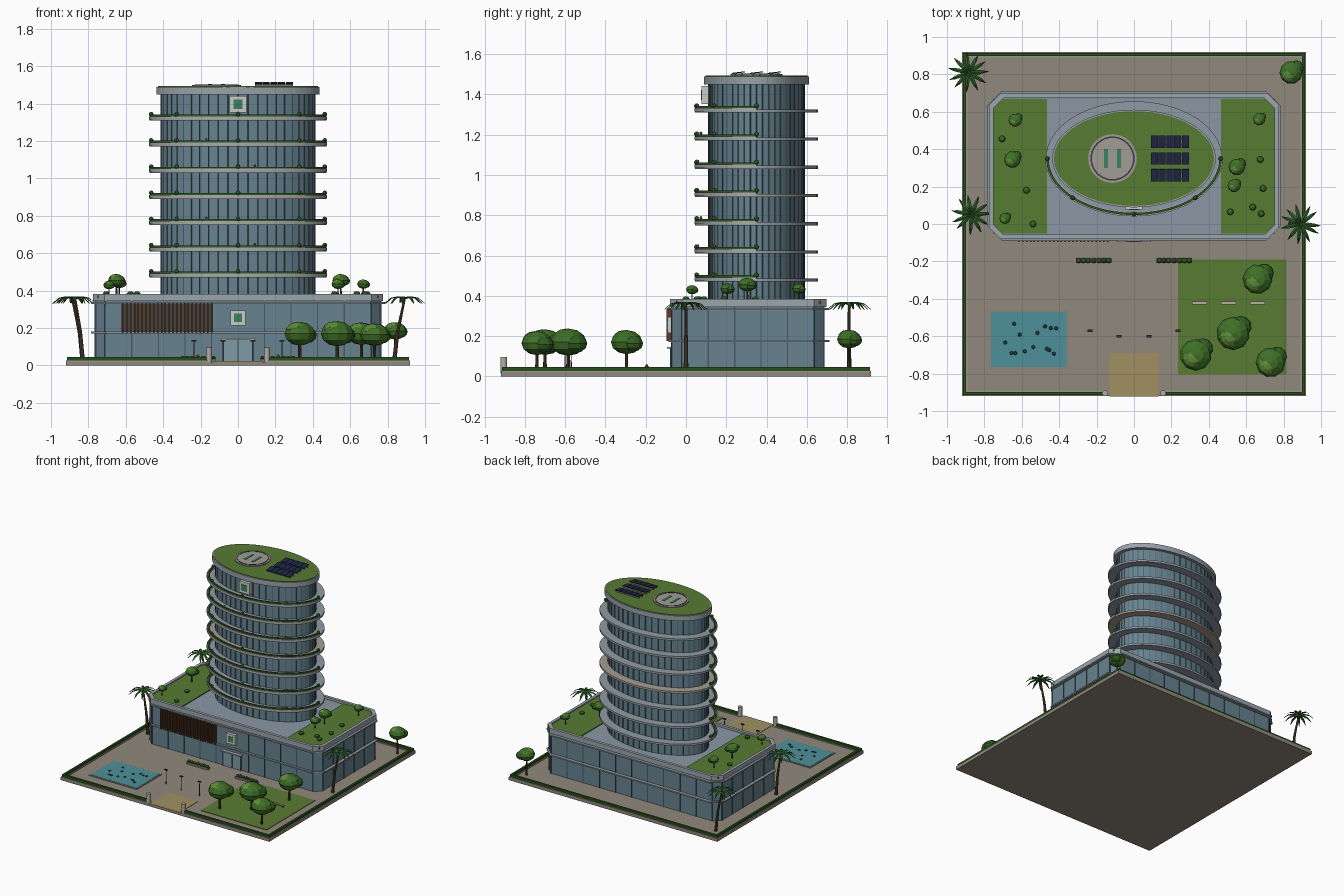
import bpy, bmesh, math, random
from mathutils import Matrix, Vector

if "Cube" in bpy.data.objects:
    bpy.data.objects.remove(bpy.data.objects["Cube"])
random.seed(4)
CY = 0.35  # tower centre in y
mats = {}


def mat(hexcol):
    if hexcol not in mats:
        m = bpy.data.materials.new("colour_" + hexcol)
        c = [int(hexcol[i:i + 2], 16) / 255 for i in (0, 2, 4)]
        m.diffuse_color = [x ** 2.2 for x in c] + [1]
        m.use_nodes = True
        m.node_tree.nodes["Principled BSDF"].inputs["Base Color"].default_value = m.diffuse_color
        mats[hexcol] = m
    return mats[hexcol]


def part(name, colour, build):
    bm = bmesh.new()
    build(bm)
    bmesh.ops.recalc_face_normals(bm, faces=bm.faces)
    me = bpy.data.meshes.new(name)
    bm.to_mesh(me)
    bm.free()
    me.materials.append(mat(colour))
    ob = bpy.data.objects.new(name, me)
    bpy.context.collection.objects.link(ob)
    return ob


def box(bm, x0, x1, y0, y1, z0, z1, rot=None):
    c = Vector(((x0 + x1) / 2, (y0 + y1) / 2, (z0 + z1) / 2))
    m = Matrix.Translation(c) @ (rot or Matrix()) @ Matrix.Diagonal((x1 - x0, y1 - y0, z1 - z0, 1))
    bmesh.ops.create_cube(bm, size=1, matrix=m)


def boxes(name, colour, rows):
    return part(name, colour, lambda bm: [box(bm, *r) for r in rows])


def prism(bm, pts, z0, z1):
    lo = [bm.verts.new((x, y, z0)) for x, y in pts]
    hi = [bm.verts.new((x, y, z1)) for x, y in pts]
    bm.faces.new(lo)
    bm.faces.new(hi)
    for i in range(len(pts)):
        j = (i + 1) % len(pts)
        bm.faces.new((lo[i], lo[j], hi[j], hi[i]))


def ring(bm, outer, inner, z0, z1, closed=True):
    sec = [[bm.verts.new(v) for v in ((*o, z0), (*o, z1), (*i, z1), (*i, z0))] for o, i in zip(outer, inner)]
    n = len(sec)
    for k in range(n if closed else n - 1):
        a, b = sec[k], sec[(k + 1) % n]
        for s in range(4):
            bm.faces.new((a[s], a[(s + 1) % 4], b[(s + 1) % 4], b[s]))
    if not closed:
        bm.faces.new(sec[0])
        bm.faces.new(sec[-1])


def ell(a, b, n=48, cx=0, cy=CY, t0=0, t1=360):
    m = n if t1 - t0 == 360 else n + 1
    ts = [math.radians(t0 + (t1 - t0) * i / n) for i in range(m)]
    return [(cx + a * math.cos(t), cy + b * math.sin(t)) for t in ts]


def octo(x, y0, y1, c):
    return [(-x + c, y0), (x - c, y0), (x, y0 + c), (x, y1 - c), (x - c, y1), (-x + c, y1), (-x, y1 - c), (-x, y0 + c)]


def rod(bm, p, q, r0, r1, n=8):
    p, q = Vector(p), Vector(q)
    m = Matrix.Translation((p + q) / 2) @ (q - p).to_track_quat('Z', 'Y').to_matrix().to_4x4()
    bmesh.ops.create_cone(bm, cap_ends=True, segments=n, radius1=r0, radius2=r1, depth=(q - p).length, matrix=m)


def ball(bm, x, y, z, r, sz=1, u=10, v=6):
    m = Matrix.Translation((x, y, z)) @ Matrix.Rotation(random.random() * 6, 4, 'Z') @ Matrix.Diagonal((r, r, r * sz, 1))
    bmesh.ops.create_uvsphere(bm, u_segments=u, v_segments=v, radius=1, matrix=m)


# Site: slab, perimeter hedge, drive, lawn, pool
boxes("ground_slab", "8f877b", [(-.92, .92, -.92, .92, 0, .02)])
boxes("perimeter_kerb", "9b958a", [(s * .905 - .015, s * .905 + .015, -.92, .92, .018, .026) for s in (-1, 1)]
      + [(-.89, .89, .89, .92, .018, .026), (-.89, -.16, -.92, -.89, .018, .026), (.16, .89, -.92, -.89, .018, .026)])
boxes("perimeter_hedge", "2c4f22", [(s * .905 - .008, s * .905 + .008, -.913, .913, .02, .045) for s in (-1, 1)]
      + [(-.9, .9, .897, .913, .02, .045), (-.9, -.16, -.913, -.897, .02, .045), (.16, .9, -.913, -.897, .02, .045)])
boxes("driveway", "a08f62", [(-.13, .13, -.921, -.69, .015, .023)])
boxes("front_lawn", "5a7a35", [(.235, .815, -.805, -.19, .015, .024)])
boxes("pool_border", "8b8478", [(-.775, -.35, -.775, -.46, .015, .024)])
boxes("pool_water", "4f8f98", [(-.765, -.36, -.765, -.47, .016, .026)])
spots = [(random.uniform(-.71, -.39), random.uniform(-.71, -.52)) for _ in range(14)]
part("pool_plants", "2b4a44", lambda bm: [ball(bm, x, y, .028, .011, .4, 6, 4) for x, y in spots])
part("gate_posts", "b0aca4", lambda bm: [rod(bm, (x, -.905, .02), (x, -.905, .095), .016, .016, 12) for x in (-.155, .155)])
boxes("bench_seats", "b8b0a0", [(x - .04, x + .04, -.43, -.414, .036, .042) for x in (.35, .505, .66)])
boxes("bench_legs", "777770", [(x + d - .004, x + d + .004, -.428, -.416, .02, .037) for x in (.35, .505, .66) for d in (-.03, .03)])
boxes("planter_boxes", "7c756a", [(x - .095, x + .095, -.208, -.182, .02, .036) for x in (-.215, .215)])
part("planter_shrubs", "31582a", lambda bm: [ball(bm, x + d, -.195, .04, .015, .8, 8, 5) for x in (-.215, .215)
                                            for d in (-.08, -.055, -.03, 0, .03, .055, .08)])
part("planter_flowers", "b0606a", lambda bm: [ball(bm, x, -.195, .053, .007, 1, 6, 4) for x in (-.215, -.16, .16, .215)])
lamps = [(-.235, -.57), (-.08, -.6), (.08, -.6), (.235, -.57)]
part("lamp_posts", "44484c", lambda bm: [rod(bm, (x, y, .02), (x, y, .13), .003, .002, 6) for x, y in lamps])
boxes("lamp_heads", "2c3550", [(x - .013, x + .013, y - .007, y + .007, .129, .135) for x, y in lamps])

# Podium: glazed body, bands, parapet, mullions
part("podium_walls", "67828f", lambda bm: prism(bm, octo(.763, -.07, .685, .05), .005, .36))
part("podium_roof", "8896a3", lambda bm: prism(bm, octo(.75, -.055, .67, .05), .35, .367))
part("podium_parapet", "9aa4aa", lambda bm: ring(bm, octo(.775, -.08, .697, .06), octo(.752, -.057, .674, .055), .345, .383))


def bands(bm):
    for z in (.176, .335):
        ring(bm, octo(.787, -.087, .712, .08), octo(.755, -.06, .68, .06), z - .005, z + .005)


part("podium_bands", "8c979e", bands)
mull = [(x - .003, x + .003, y - .004, y + .004, .02, .345) for x in [i * .142 for i in range(-5, 6)] for y in (-.07, .685)
        if abs(x) > .05 or y > 0]
mull += [(x - .004, x + .004, y - .003, y + .003, .02, .345) for x in (-.763, .763) for y in [-.02 + i * .131 for i in range(6)]]
boxes("podium_mullions", "455963", mull)
boxes("roof_lawns", "587a36", [(min(s * .465, s * .752), max(s * .465, s * .752), -.05, .667, .36, .374) for s in (-1, 1)])
boxes("screen_fins", "5c3d2a", [(x - .004, x + .004, -.097, -.07, .175, .335) for x in [-.615 + i * .0206 for i in range(24)]])
boxes("screen_backing", "4a4440", [(-.625, -.135, -.074, -.068, .178, .333)])

# Entrance and blank sign panels
boxes("entrance_canopy", "a3abb0", [(-.09, .09, -.095, -.06, .137, .146)])
boxes("entrance_doors", "7d9aa6", [(-.075, -.003, -.076, -.065, .02, .137), (.003, .075, -.076, -.065, .02, .137)])
boxes("entrance_frame", "3f4a52", [(x - .004, x + .004, -.079, -.065, .02, .137) for x in (-.078, 0, .078)])
boxes("sign_panels", "c9cbc6", [(-.04, .04, -.093, -.068, .215, .295), (-.045, .045, .078, .115, 1.352, 1.442)])
boxes("sign_insets", "3d8060", [(-.022, .022, -.096, -.09, .233, .277), (-.025, .025, .075, .08, 1.372, 1.422)])

# Tower: glass, mullions, cap
part("tower_glass", "67828f", lambda bm: prism(bm, ell(.41, .238), .36, 1.455))
part("tower_mullions", "4a606b", lambda bm: [rod(bm, (x, y, .367), (x, y, 1.45), .0035, .0035, 4) for x, y in ell(.41, .238, 48)])
part("tower_cap", "98a2a8", lambda bm: prism(bm, ell(.437, .261, 64), 1.45, 1.49))
part("tower_roof_lawn", "587a36", lambda bm: prism(bm, ell(.428, .253, 64), 1.485, 1.494))

# Balcony slabs with planted front halves
for k in range(7):
    z = .47 + k * .14
    part(f"balcony_slab_{k + 1}", "a39d92" if k == 3 else "8f9aa3",
         lambda bm: ring(bm, ell(.472, .306, 64), ell(.40, .23, 64), z, z + .016))
    part(f"balcony_planter_{k + 1}", "a5aaa8", lambda bm: ring(bm, ell(.475, .309, 40, t0=180), ell(.452, .286, 40, t0=180),
                                                             z + .006, z + .022, False))
    part(f"balcony_hedge_{k + 1}", "35592b", lambda bm: ring(bm, ell(.469, .302, 40, t0=180), ell(.456, .29, 40, t0=180),
                                                           z + .015, z + .032, False))
    part(f"balcony_shrubs_{k + 1}", "3c6a2e", lambda bm: [ball(bm, x, y, z + .033, .013, 1, 8, 5)
                                                        for x, y in ell(.464, .297, 4, t0=180)])
    part(f"balcony_flower_{k + 1}", "a8606a", lambda bm: ball(bm, (0, .09, -.17)[k % 3], (.053, .058, .074)[k % 3],
                                                            z + .038, .008, 1, 6, 4))

# Rooftop: landing pad and solar panels
pad = lambda r: ell(r, r, 40, -.115)
part("landing_pad", "a09c94", lambda bm: prism(bm, pad(.13), 1.49, 1.501))
part("landing_ring", "3b4046", lambda bm: ring(bm, pad(.118), pad(.11), 1.495, 1.503))
boxes("landing_strips", "3d8060", [(x - .01, x + .01, .30, .40, 1.495, 1.504) for x in (-.15, -.08)])
tilt = Matrix.Rotation(.12, 4, 'X')
boxes("solar_panels", "262c48", [(.09 + i * .0415, .128 + i * .0415, y - .033, y + .033, 1.506, 1.511, tilt)
                                 for y in (.44, .35, .26) for i in range(5)])
boxes("solar_rails", "6d7378", [(.09, .295, y + d - .003, y + d + .003, 1.49, 1.507) for y in (.44, .35, .26) for d in (-.018, .018)])

# Broadleaf trees: x, y, base z, crown centre z, radius
trees = [(.66, -.295, .02, .17, .08), (.53, -.585, .02, .17, .09), (.33, -.7, .02, .17, .085), (.73, -.74, .02, .165, .08),
         (.84, .81, .02, .185, .062), (-.65, .345, .37, .455, .045), (-.635, .555, .37, .44, .036),
         (.55, .305, .37, .455, .045), (.535, .205, .37, .435, .035), (.67, .56, .37, .435, .033), (-.69, .03, .37, .43, .03)]
part("tree_trunks", "4d3a2a", lambda bm: [rod(bm, (x, y, b), (x, y, z), r * .12, r * .08, 7) for x, y, b, z, r in trees])
part("tree_crowns", "41702c", lambda bm: [ball(bm, x, y, z, r, .75) for x, y, b, z, r in trees])
part("tree_side_lumps", "345f27", lambda bm: [ball(bm, x + r * .45, y + r * .4, z - r * .08, r * .65, .8) for x, y, b, z, r in trees])
part("tree_top_lumps", "5f8a38", lambda bm: [ball(bm, x - r * .15, y - r * .15, z + r * .25, r * .7, .7) for x, y, b, z, r in trees])
shrubs = [(-.705, .455), (-.575, .18), (-.54, 0), (.675, .345), (.69, .19), (.635, .09), (.515, .065), (.68, .055)]
part("roof_shrubs", "3a682a", lambda bm: [ball(bm, x, y, .382, .019, .8, 8, 5) for x, y in shrubs])

# Palms: leaning trunk and drooping fronds
palms = [(-.83, .81, -.885, .81), (-.83, .05, -.87, .05), (.835, 0, .89, 0)]


def trunks(bm):
    for x0, y0, x1, y1 in palms:
        xm = x0 + (x1 - x0) * .35
        rod(bm, (x0, y0, .02), (xm, y0, .19), .012, .009)
        rod(bm, (xm, y0, .185), (x1, y1, .352), .009, .006)


def fronds(bm):
    for _, _, x, y in palms:
        for k in range(11):
            t = k * math.tau / 11 + random.uniform(-.1, .1)
            d, n = Vector((math.cos(t), math.sin(t), 0)), Vector((-math.sin(t), math.cos(t), 0))
            rows = []
            for s, w, dz in ((0, .003, 0), (.35, .011, .014), (.7, .009, .006), (1, .001, -.022)):
                c = Vector((x, y, .352 + dz)) + d * s * .108
                rows.append([bm.verts.new(c - n * w), bm.verts.new(c + Vector((0, 0, .004))), bm.verts.new(c + n * w)])
            for a, b in zip(rows, rows[1:]):
                for i in (0, 1):
                    bm.faces.new((a[i], a[i + 1], b[i + 1], b[i]))


part("palm_trunks", "5b4634", trunks)
part("palm_fronds", "33612f", fronds)
